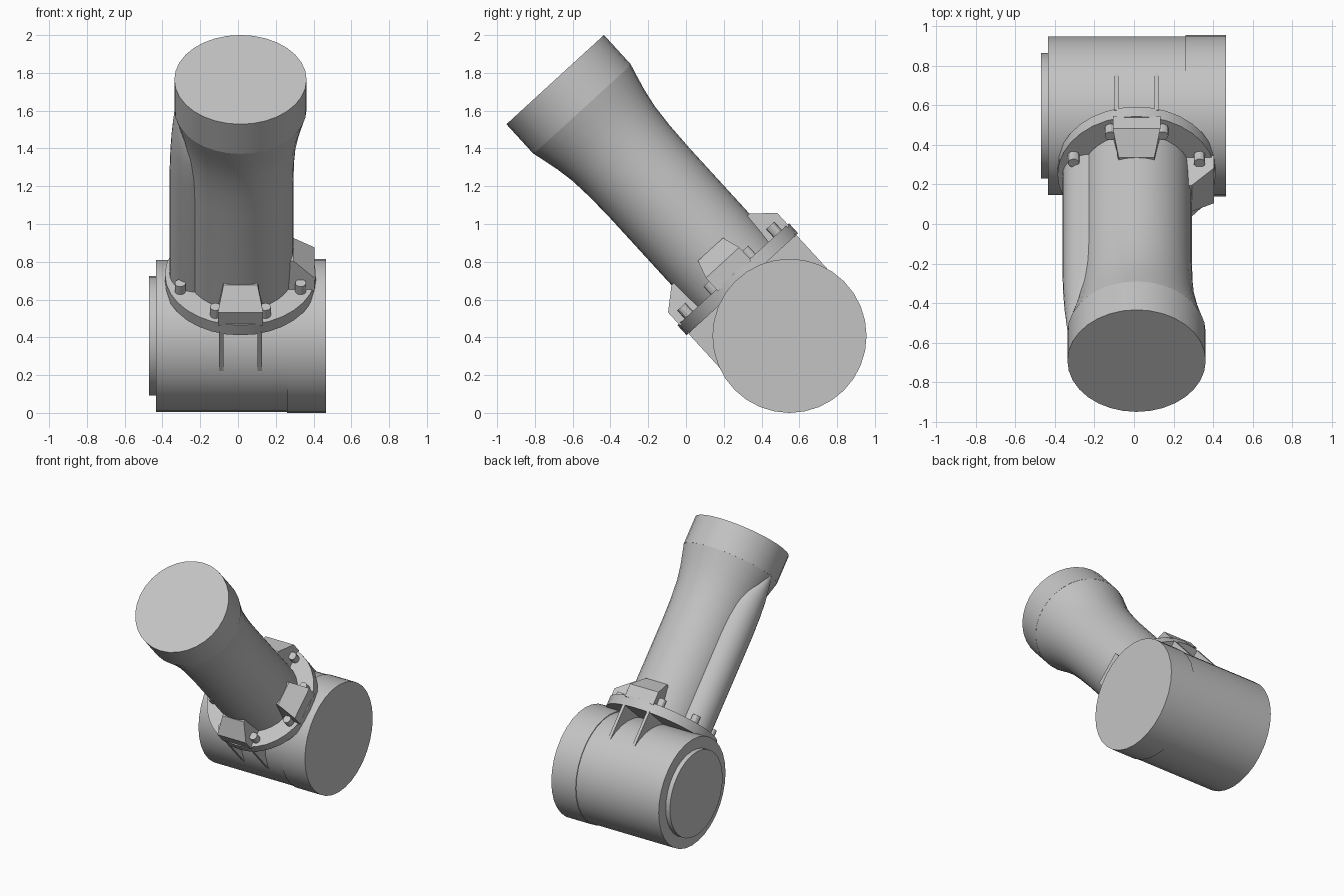
import bpy, bmesh, math
from mathutils import Matrix, Vector

old = bpy.data.objects.get("Cube")
if old:
    bpy.data.objects.remove(old, do_unlink=True)

metal = bpy.data.materials.new("light_grey_metal")
metal.use_nodes = True
grey = (0.55, 0.55, 0.55, 1)
metal.diffuse_color = grey
metal.node_tree.nodes["Principled BSDF"].inputs["Base Color"].default_value = grey

# Drum centre is the pivot; the arm leans forward around the x axis
PIVOT = Vector((0, 0.548, 0.408))
ARM = (Matrix.Translation(PIVOT + Vector((0.013, 0, 0)))
       @ Matrix.Rotation(math.atan2(0.675, 0.738), 4, "X"))
DRUM = Matrix.Translation(PIVOT) @ Matrix.Rotation(math.pi / 2, 4, "Y")


def finish(name, bm, matrix, smooth=True):
    bmesh.ops.recalc_face_normals(bm, faces=bm.faces)
    mesh = bpy.data.meshes.new(name)
    bm.to_mesh(mesh)
    bm.free()
    mesh.materials.append(metal)
    obj = bpy.data.objects.new(name, mesh)
    obj.matrix_world = matrix
    bpy.context.collection.objects.link(obj)
    if smooth:
        bpy.ops.object.select_all(action="DESELECT")
        obj.select_set(True)
        bpy.context.view_layer.objects.active = obj
        bpy.ops.object.shade_smooth_by_angle(angle=math.radians(30))
    return obj


def loft(name, sections, matrix, sides=32):
    """Closed round body through (height, radius, x offset) sections."""
    bm = bmesh.new()
    rings = []
    for h, r, cx in sections:
        angles = [2 * math.pi * i / sides for i in range(sides)]
        rings.append([bm.verts.new((cx + r * math.cos(a), r * math.sin(a), h))
                      for a in angles])
    for low, high in zip(rings, rings[1:]):
        for i in range(sides):
            j = (i + 1) % sides
            bm.faces.new((low[i], low[j], high[j], high[i]))
    bm.faces.new(rings[0])
    bm.faces.new(rings[-1])
    return finish(name, bm, matrix)


def cylinder(name, low, high, radius, matrix, sides=32):
    return loft(name, [(low, radius, 0), (high, radius, 0)], matrix, sides)


# Joint drum with a raised collar on one end and a cover on the other
cylinder("joint_drum", -0.435, 0.3, 0.402, DRUM)
cylinder("drum_collar", 0.26, 0.465, 0.408, DRUM)
cylinder("drum_end_cover", -0.47, -0.43, 0.317, DRUM)

# Arm tube, flaring towards its end collar
tube = [(0.42, 0.28), (1.1, 0.28), (1.25, 0.284), (1.38, 0.294),
        (1.48, 0.312), (1.56, 0.332), (1.625, 0.349)]
loft("arm_tube", [(h, r, 0) for h, r in tube], ARM)
cylinder("arm_end_collar", 1.625, 1.838, 0.35, ARM)

# Cable conduit along the arm's side, tapering into the flare
conduit = [(0.42, 0.14, -0.235), (1.2, 0.14, -0.235), (1.34, 0.133, -0.238),
           (1.45, 0.115, -0.25), (1.56, 0.06, -0.295), (1.64, 0.02, -0.327)]
loft("cable_conduit", conduit, ARM)

# Mounting flange and its bolts
cylinder("mounting_flange", 0.37, 0.442, 0.4, ARM)
for i in range(8):
    turn = Matrix.Rotation(math.radians(22.5 + 45 * i), 4, "Z")
    spot = ARM @ turn @ Matrix.Translation((0.345, 0, 0))
    cylinder(f"flange_bolt_{i + 1}", 0.43, 0.5, 0.029, spot, 12)

# Wedge brackets between flange and tube: (radius, height, half width)
outline = [(0.24, 0.43, 0.12), (0.24, 0.62, 0.09), (0.28, 0.62, 0.09),
           (0.391, 0.525, 0.12), (0.391, 0.43, 0.12)]
for name, degrees in (("back", 90), ("side", 0), ("front", -90)):
    bm = bmesh.new()
    near, far = [[bm.verts.new((r, s * w, h)) for r, h, w in outline]
                 for s in (-1, 1)]
    bm.faces.new(near)
    bm.faces.new(far)
    for i in range(len(outline)):
        j = (i + 1) % len(outline)
        bm.faces.new((near[i], near[j], far[j], far[i]))
    finish(f"{name}_bracket", bm,
           ARM @ Matrix.Rotation(math.radians(degrees), 4, "Z"), False)

# Pair of support ribs joining drum and flange, front and back
for name, x in (("left", 0.102), ("right", -0.102)):
    bm = bmesh.new()
    bmesh.ops.create_cube(bm, size=1)
    bmesh.ops.scale(bm, vec=(0.022, 0.774, 0.33), verts=bm.verts)
    finish(f"{name}_support_rib", bm,
           ARM @ Matrix.Translation((x, 0, 0.215)), False)
